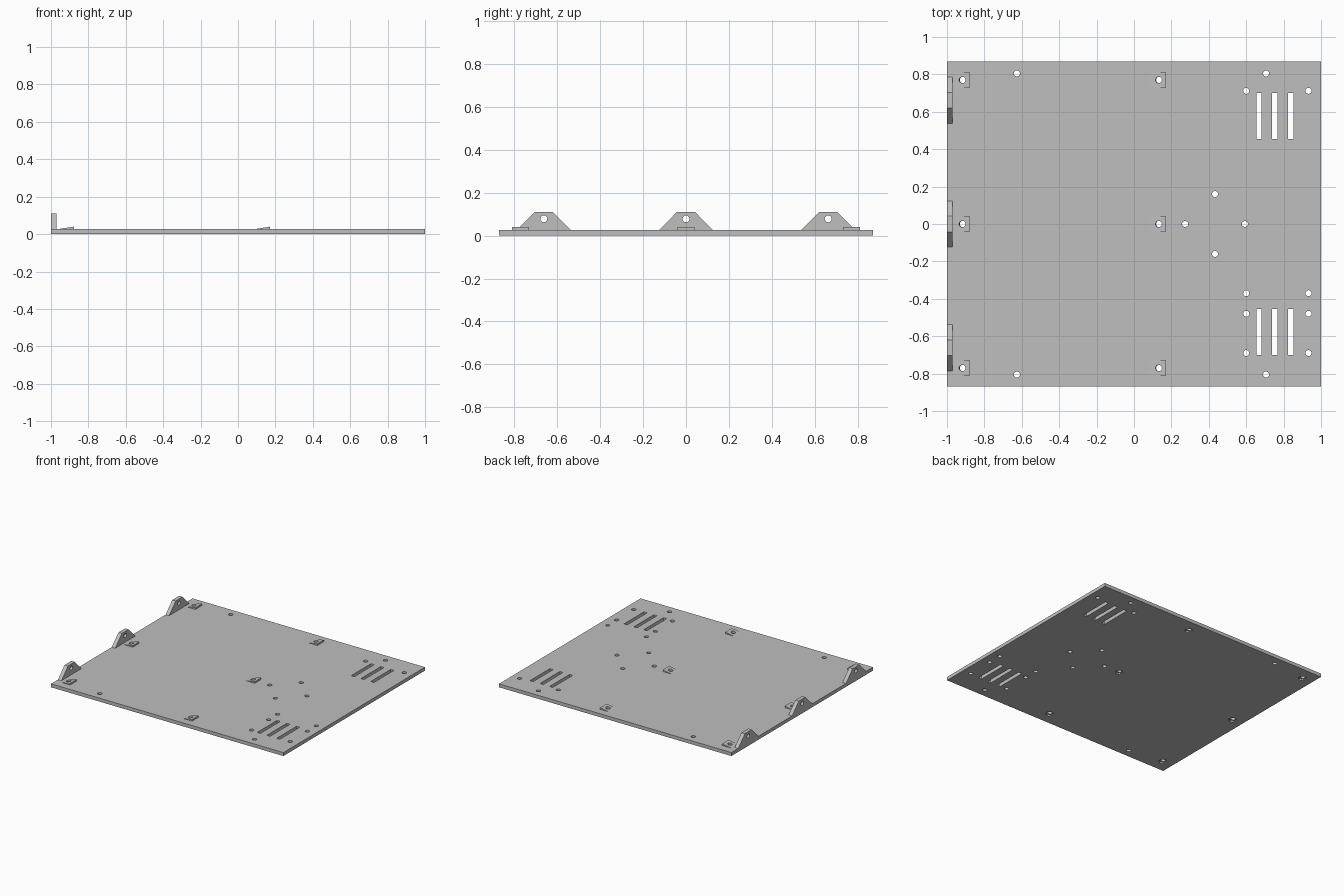
import bpy
import bmesh
import math
from mathutils import Matrix, Vector

cube = bpy.data.objects.get("Cube")
if cube:
    bpy.data.objects.remove(cube, do_unlink=True)

grey = bpy.data.materials.new("plain grey")
grey.use_nodes = True
grey.diffuse_color = (0.52, 0.52, 0.52, 1)
grey.node_tree.nodes["Principled BSDF"].inputs["Base Color"].default_value = grey.diffuse_color

THICK = 0.027
HOLE_R = 0.016


def finish(name, bm):
    bmesh.ops.recalc_face_normals(bm, faces=bm.faces)
    mesh = bpy.data.meshes.new(name)
    bm.to_mesh(mesh)
    bm.free()
    mesh.materials.append(grey)
    obj = bpy.data.objects.new(name, mesh)
    bpy.context.collection.objects.link(obj)
    return obj


def prism(name, points, offset):
    """Extrude a closed outline along an offset vector."""
    bm = bmesh.new()
    face = bm.faces.new([bm.verts.new(p) for p in points])
    new = bmesh.ops.extrude_face_region(bm, geom=[face])["geom"]
    verts = [v for v in new if isinstance(v, bmesh.types.BMVert)]
    bmesh.ops.translate(bm, verts=verts, vec=Vector(offset))
    return finish(name, bm)


def add_box(bm, centre, size):
    bmesh.ops.create_cube(bm, size=1, matrix=Matrix.Translation(centre) @ Matrix.Diagonal((*size, 1)))


def add_rod(bm, centre, radius, depth, sides=24, turn=0.0):
    bmesh.ops.create_cone(bm, cap_ends=True, segments=sides, radius1=radius, radius2=radius, depth=depth,
                          matrix=Matrix.Translation(centre) @ Matrix.Rotation(turn, 4, "Y"))


def cut(obj, cutter):
    mod = obj.modifiers.new("cut", "BOOLEAN")
    mod.operation = "DIFFERENCE"
    mod.solver = "EXACT"
    mod.object = cutter
    bpy.context.view_layer.objects.active = obj
    bpy.ops.object.modifier_apply(modifier=mod.name)


# Base plate
bm = bmesh.new()
add_box(bm, (0, 0, THICK / 2), (2, 1.74, THICK))
plate = finish("base_plate", bm)

# Straight screw holes and ventilation slots
holes = [(0.273, 0), (0.593, 0), (0.433, 0.16), (0.433, -0.16)]
holes += [(x, y) for x in (-0.626, 0.706) for y in (-0.805, 0.805)]
holes += [(x, y) for x in (0.6, 0.933) for y in (0.712, -0.37, -0.48, -0.69)]
bm = bmesh.new()
for x, y in holes:
    add_rod(bm, (x, y, 0), HOLE_R, 0.2)
for x in (0.669, 0.753, 0.838):
    for side in (-1, 1):
        add_box(bm, (x, side * 0.578, 0), (0.028, 0.245, 0.2))
straight_cutter = finish("straight_cutter", bm)

# Tilted holes through the wedge pads, with hexagonal nut pockets underneath
TILT = -math.atan2(0.013, 0.08)
pads = [(x, y) for x in (-0.918, 0.132) for y in (-0.77, 0, 0.77)]
bm, pocket_bm = bmesh.new(), bmesh.new()
for x, y in pads:
    add_rod(bm, (x, y, 0.033), HOLE_R + 0.001, 0.2, turn=TILT)
    add_rod(pocket_bm, (x + 0.006, y, 0), 0.031, 0.026, sides=6, turn=TILT)
tilted_cutter = finish("tilted_cutter", bm)
pocket_cutter = finish("pocket_cutter", pocket_bm)

for cutter in (straight_cutter, tilted_cutter, pocket_cutter):
    cut(plate, cutter)

# Wedge pads rising towards +x
for i, (x, y) in enumerate(pads):
    low, high, y0 = x - 0.04, x + 0.04, y - 0.04
    pad = prism(f"wedge_pad_{i + 1}",
                [(low, y0, THICK), (high, y0, THICK), (high, y0, 0.04)], (0, 0.08, 0))
    cut(pad, tilted_cutter)

# Upright hinge tabs along the -x edge, each with a cross hole
bm = bmesh.new()
for y in (-0.662, 0, 0.662):
    add_rod(bm, (-1, y, 0.078), HOLE_R, 0.2, turn=math.pi / 2)
tab_cutter = finish("tab_cutter", bm)
for i, y in enumerate((-0.662, 0, 0.662)):
    outline = [(-1, y + dy, z) for dy, z in
               ((-0.124, THICK), (0.124, THICK), (0.042, 0.11), (-0.042, 0.11))]
    tab = prism(f"hinge_tab_{i + 1}", outline, (0.03, 0, 0))
    cut(tab, tab_cutter)

# Remove the cutters once applied
for cutter in (straight_cutter, tilted_cutter, pocket_cutter, tab_cutter):
    bpy.data.objects.remove(cutter, do_unlink=True)
